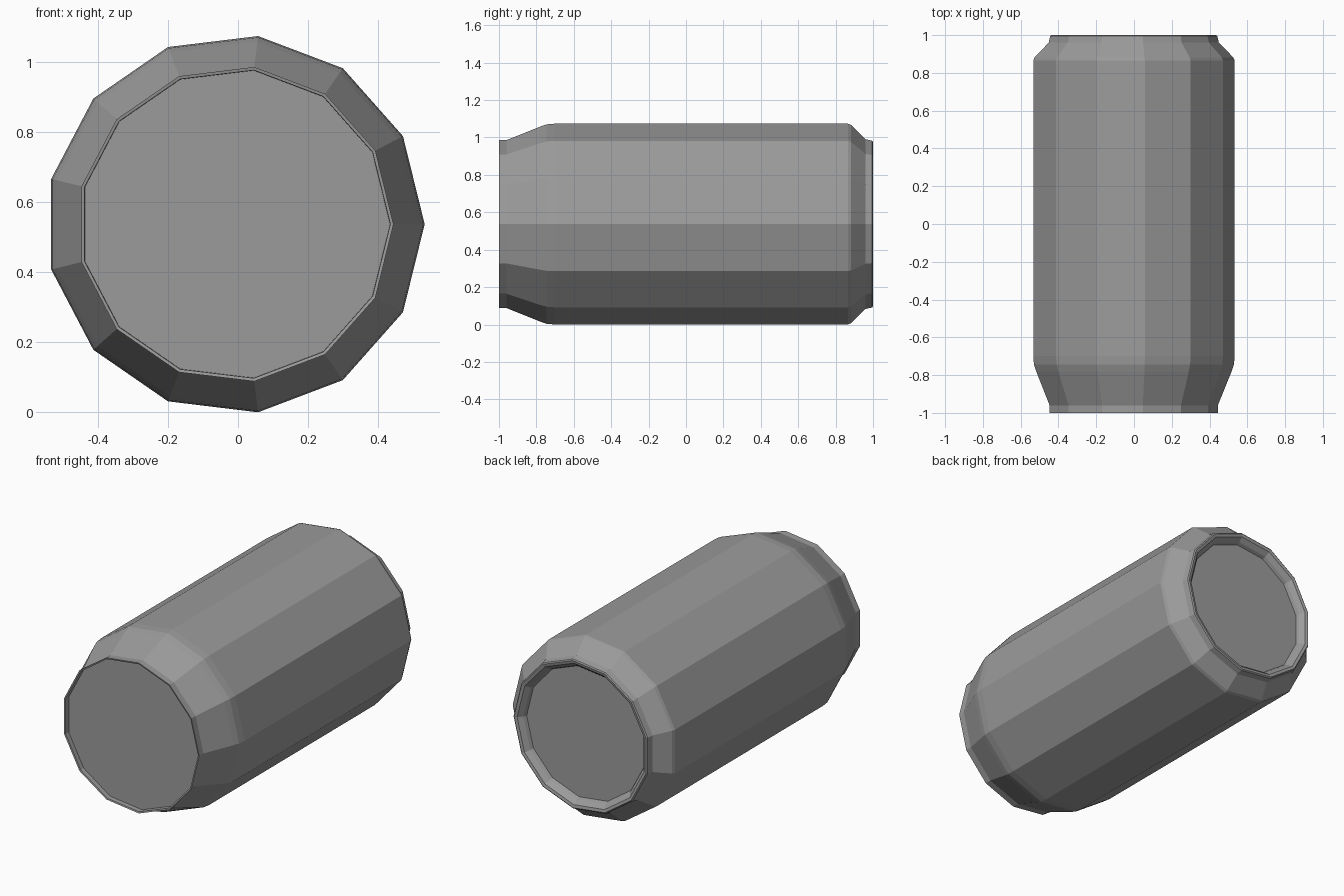
import bpy, bmesh, math

if "Cube" in bpy.data.objects:
    bpy.data.objects.remove(bpy.data.objects["Cube"])

SIDES = 13
CX, CZ = -0.008, 0.537

# Can profile as (y, radius), from front recess to back recess
profile = [
    (-0.970, 0.442), (-0.998, 0.443), (-1.000, 0.452), (-0.960, 0.452),
    (-0.780, 0.525), (-0.745, 0.537), (-0.700, 0.541),
    (0.865, 0.541), (0.882, 0.534), (0.960, 0.457),
    (0.995, 0.449), (1.000, 0.442), (0.996, 0.425), (0.970, 0.402), (0.950, 0.394),
]

# Lathe the profile around the y axis with flat end panels
bm = bmesh.new()
rings = []
for y, r in profile:
    rings.append([bm.verts.new((CX + r * math.cos(2 * math.pi * i / SIDES), y,
                                CZ + r * math.sin(2 * math.pi * i / SIDES)))
                  for i in range(SIDES)])
for a, b in zip(rings, rings[1:]):
    for i in range(SIDES):
        j = (i + 1) % SIDES
        bm.faces.new((a[i], a[j], b[j], b[i]))
bm.faces.new(rings[0])
bm.faces.new(rings[-1])
bmesh.ops.recalc_face_normals(bm, faces=bm.faces)

mesh = bpy.data.meshes.new("drink_can")
bm.to_mesh(mesh)
bm.free()
can = bpy.data.objects.new("drink_can", mesh)
bpy.context.collection.objects.link(can)

# Dark grey metal, flat faceted
metal = bpy.data.materials.new("dark_grey_metal")
metal.diffuse_color = (0.33, 0.33, 0.33, 1)
metal.use_nodes = True
metal.node_tree.nodes["Principled BSDF"].inputs["Base Color"].default_value = metal.diffuse_color
mesh.materials.append(metal)
